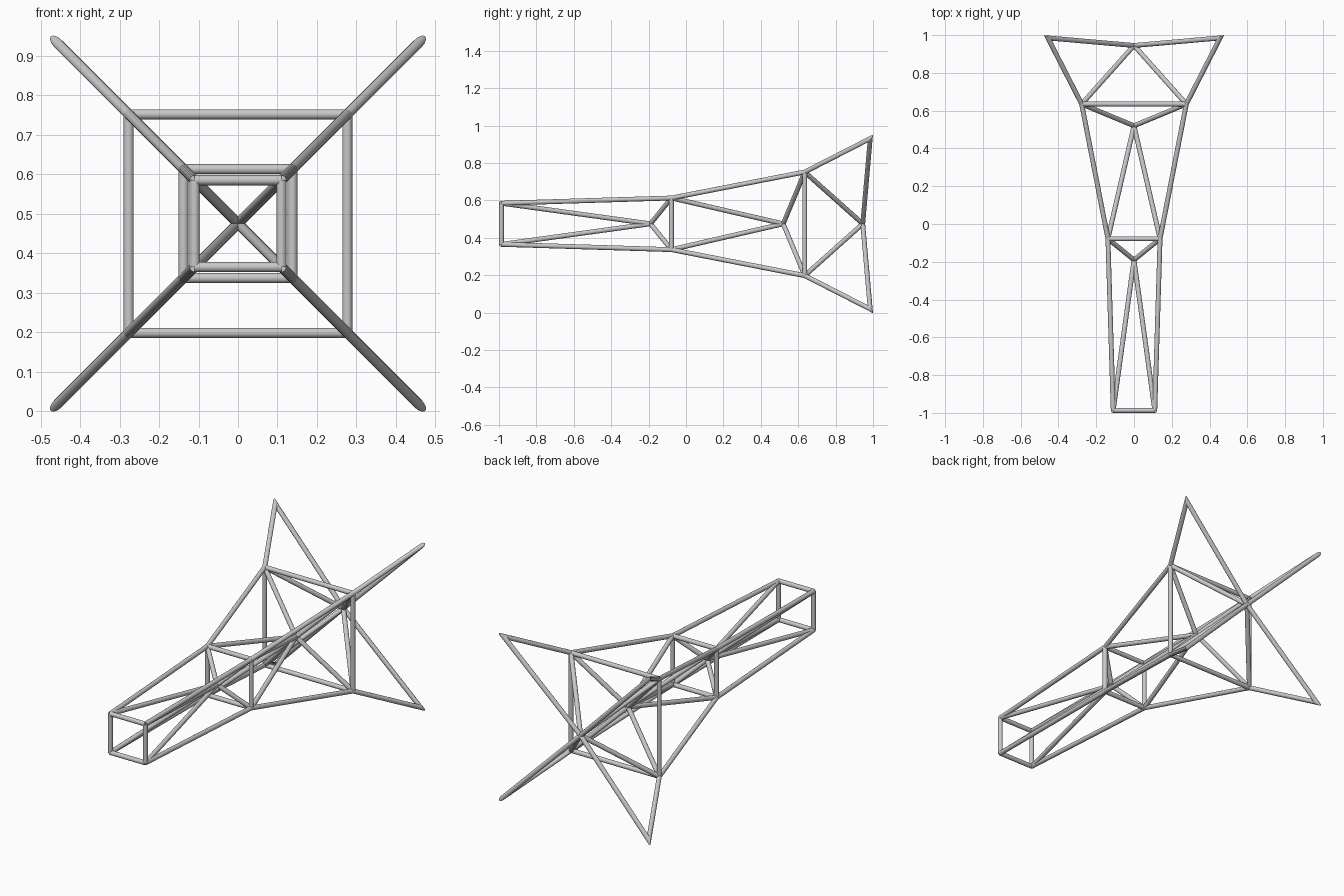
import bpy, bmesh
from mathutils import Vector

cube = bpy.data.objects.get("Cube")
if cube:
    bpy.data.objects.remove(cube, do_unlink=True)

GREY = (0.58, 0.58, 0.58, 1)
steel = bpy.data.materials.new("light_grey_steel")
steel.use_nodes = True
steel.diffuse_color = GREY
steel.node_tree.nodes["Principled BSDF"].inputs["Base Color"].default_value = GREY

MID_Z = 0.475
RADIUS = 0.0128
SIDES = 16
OVERRUN = 0.05


def corners(half, y):
    """Four corners of a square standing across the y axis, in order."""
    return [Vector((sx * half, y, MID_Z + sz * half))
            for sx, sz in ((-1, -1), (1, -1), (1, 1), (-1, 1))]


def add_tube(bm, a, b, partner=None):
    """Straight tube from a to b; with a partner point, b is mitred against the tube from there."""
    aim = (b - a).normalized()
    end = b + aim * OVERRUN if partner else b
    tube = bmesh.new()
    bmesh.ops.create_cone(tube, cap_ends=True, segments=SIDES, radius1=RADIUS,
                          radius2=RADIUS, depth=(end - a).length)
    turn = aim.to_track_quat('Z', 'Y').to_matrix().to_4x4()
    turn.translation = (a + end) / 2
    tube.transform(turn)
    if partner:
        geom = tube.verts[:] + tube.edges[:] + tube.faces[:]
        bmesh.ops.bisect_plane(tube, geom=geom, plane_co=b, clear_outer=True,
                               plane_no=aim - (b - partner).normalized())
        bmesh.ops.holes_fill(tube, edges=[e for e in tube.edges if e.is_boundary])
    piece = bpy.data.meshes.new("piece")
    tube.to_mesh(piece)
    tube.free()
    bm.from_mesh(piece)
    bpy.data.meshes.remove(piece)


def tubes(name, runs):
    """One smooth-sided object holding a tube for each run of points."""
    bm = bmesh.new()
    for run in runs:
        add_tube(bm, *run)
    mesh = bpy.data.meshes.new(name)
    bm.to_mesh(mesh)
    bm.free()
    mesh.materials.append(steel)
    obj = bpy.data.objects.new(name, mesh)
    bpy.context.collection.objects.link(obj)
    bpy.ops.object.select_all(action='DESELECT')
    obj.select_set(True)
    bpy.context.view_layer.objects.active = obj
    bpy.ops.object.shade_smooth_by_angle(angle=0.6)


# Square stations from the narrow front to the flared tips
front = corners(0.11, -0.987)
waist = corners(0.138, -0.078)
rear = corners(0.277, 0.635)
tips = corners(0.456, 0.985)

# Square frames
for name, ring in (("front_frame", front), ("waist_frame", waist), ("rear_frame", rear)):
    tubes(name, [(ring[i], ring[(i + 1) % 4]) for i in range(4)])

# Outer rails and inner braces meeting at a hub on the centre line
front_hub, middle_hub, rear_hub = [Vector((0, y, MID_Z)) for y in (-0.19, 0.52, 0.945)]
for bay, hub, start, end in (("front", front_hub, front, waist),
                             ("middle", middle_hub, waist, rear)):
    tubes(bay + "_rails", zip(start, end))
    tubes(bay + "_braces", [(p, hub) for p in start + end])

# Flared rear bay, its rails and outer braces mitred to points at the tips
tubes("rear_braces", [(p, rear_hub) for p in rear])
tubes("tip_rails", [(p, tip, rear_hub) for p, tip in zip(rear, tips)])
tubes("tip_braces", [(rear_hub, tip, p) for p, tip in zip(rear, tips)])
